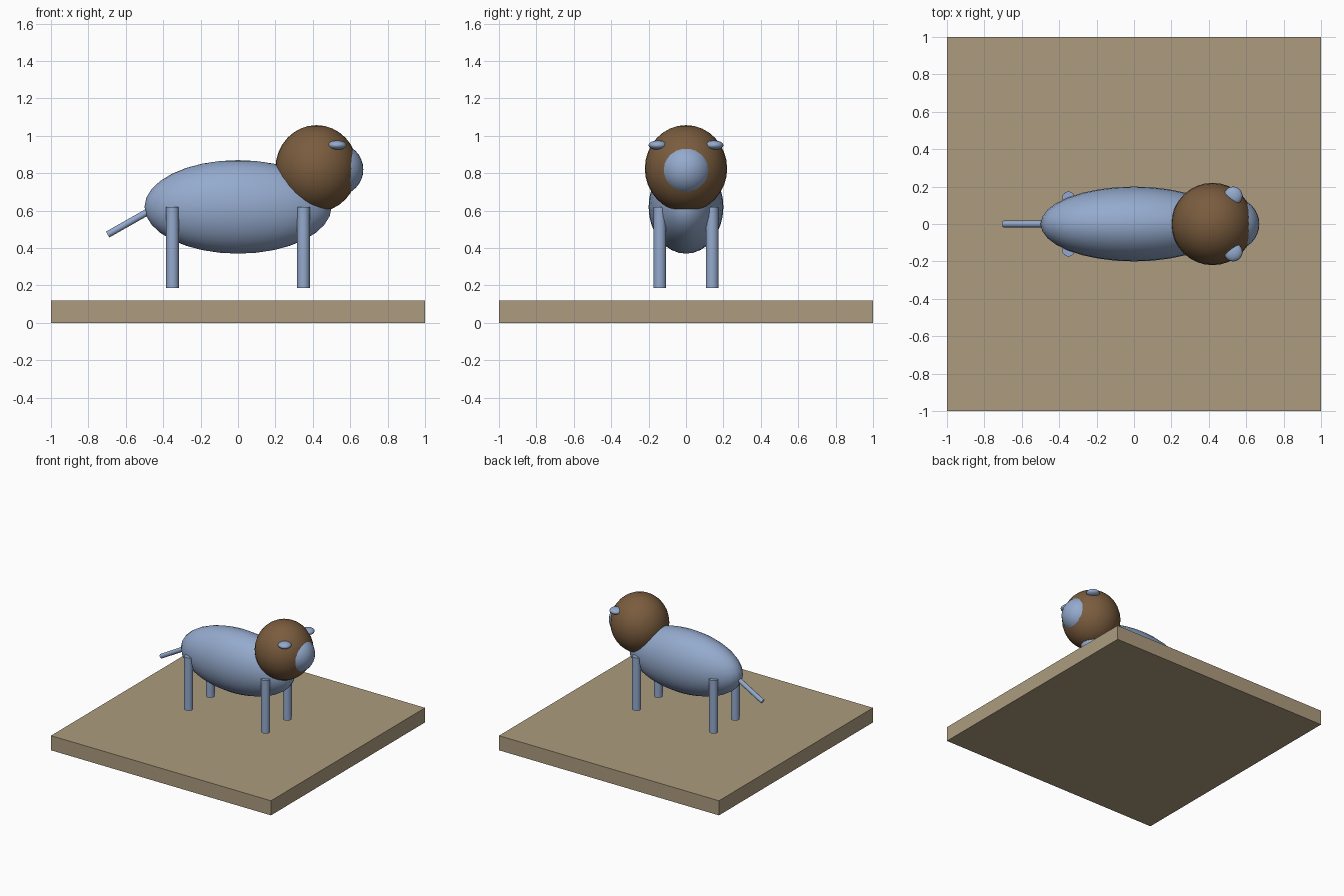
import bpy, math
from mathutils import Vector

if "Cube" in bpy.data.objects:
    bpy.data.objects.remove(bpy.data.objects["Cube"])


def material(name, color):
    m = bpy.data.materials.new(name)
    m.diffuse_color = (*color, 1)
    m.use_nodes = True
    m.node_tree.nodes["Principled BSDF"].inputs["Base Color"].default_value = m.diffuse_color
    return m


BLUE = material("soft blue", (0.296, 0.402, 0.610))
BROWN = material("mane brown", (0.195, 0.107, 0.048))
TAN = material("base tan", (0.418, 0.332, 0.209))


def finish(name, mat, smooth=True):
    ob = bpy.context.object
    ob.name = name
    ob.data.materials.append(mat)
    bpy.ops.object.transform_apply(location=False, rotation=True, scale=True)
    if smooth:
        bpy.ops.object.shade_smooth_by_angle(angle=math.radians(40))
    return ob


def ellipsoid(name, center, radii, mat, segments=32, rings=16):
    bpy.ops.mesh.primitive_uv_sphere_add(segments=segments, ring_count=rings,
                                         radius=1, location=center)
    bpy.context.object.scale = radii
    return finish(name, mat)


def rod(name, start, end, radius, mat, sides=16):
    a, b = Vector(start), Vector(end)
    d = b - a
    bpy.ops.mesh.primitive_cylinder_add(vertices=sides, radius=radius, depth=d.length,
                                        location=(a + b) / 2,
                                        rotation=d.to_track_quat('Z', 'Y').to_euler())
    return finish(name, mat)


# Square base slab
bpy.ops.mesh.primitive_cube_add(size=1, location=(0, 0, 0.06))
bpy.context.object.scale = (2, 2, 0.12)
finish("base", TAN, smooth=False)

# Body, mane and face
ellipsoid("body", (0, 0, 0.62), (0.5, 0.2, 0.25), BLUE)
ellipsoid("mane", (0.42, 0, 0.825), (0.22, 0.22, 0.232), BROWN)
ellipsoid("head", (0.53, 0, 0.82), (0.14, 0.14, 0.14), BLUE)

# Ears and legs, mirrored across y (legs hover just above the base)
for side, s in (("right", -1), ("left", 1)):
    ellipsoid(side + "_ear", (0.53, s * 0.15, 0.95), (0.05, 0.05, 0.025), BLUE, 24, 12)
    for end, x in (("front", 0.35), ("rear", -0.35)):
        rod(f"{end}_{side}_leg", (x, s * 0.14, 0.185), (x, s * 0.14, 0.62), 0.034, BLUE)

# Tail slanting down and back
rod("tail", (-0.45, 0, 0.612), (-0.697, 0, 0.472), 0.018, BLUE)
